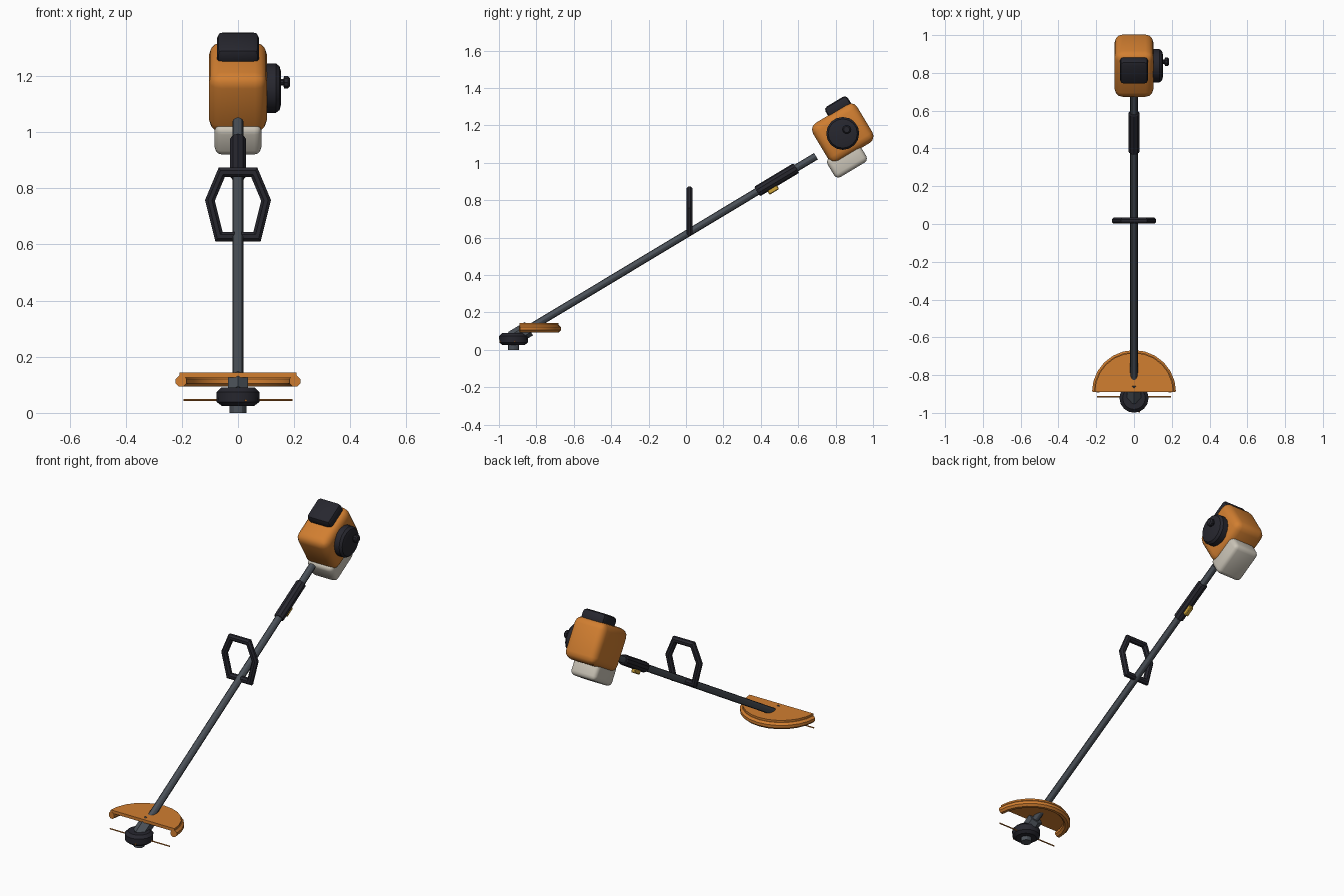
import bpy, bmesh, math
from mathutils import Matrix, Vector

cube = bpy.data.objects.get("Cube")
if cube:
    bpy.data.objects.remove(cube, do_unlink=True)


def material(name, rgb):
    m = bpy.data.materials.new(name)
    m.use_nodes = True
    m.diffuse_color = (*rgb, 1)
    m.node_tree.nodes["Principled BSDF"].inputs["Base Color"].default_value = (*rgb, 1)
    return m


ORANGE = material("orange_plastic", (0.64, 0.21, 0.03))
BLACK = material("black_plastic", (0.02, 0.02, 0.028))
STEEL = material("dark_steel", (0.07, 0.082, 0.098))
CREAM = material("cream_tank", (0.6, 0.56, 0.48))
GOLD = material("yellow_trigger", (0.62, 0.37, 0.04))

TILT = math.radians(31)
AXIS = Vector((0, math.cos(TILT), math.sin(TILT)))
MID = Vector((0, 0.02, 0.63))          # point on the shaft axis
ENGINE = Matrix.Translation((0, 0.838, 1.16)) @ Matrix.Rotation(TILT, 4, 'X')


def finish(name, bm, mat, smooth=30):
    bmesh.ops.recalc_face_normals(bm, faces=bm.faces)
    mesh = bpy.data.meshes.new(name)
    bm.to_mesh(mesh)
    bm.free()
    mesh.shade_smooth()
    mesh.set_sharp_from_angle(angle=math.radians(smooth))
    mesh.materials.append(mat)
    ob = bpy.data.objects.new(name, mesh)
    bpy.context.collection.objects.link(ob)
    return ob


def skin(bm, rings, closed=False):
    """Bridge equal rings of vertices, capping the ends when open."""
    n = len(rings[0])
    pairs = list(zip(rings, rings[1:]))
    if closed:
        pairs.append((rings[-1], rings[0]))
    else:
        bm.faces.new(rings[0])
        bm.faces.new(rings[-1])
    for a, b in pairs:
        for i in range(n):
            j = (i + 1) % n
            bm.faces.new((a[i], a[j], b[j], b[i]))


def lathe(name, profile, sides, matrix, mat):
    """Turn (radius, height) pairs around the local z axis."""
    bm = bmesh.new()
    rings = []
    for r, h in profile:
        angles = [math.tau * i / sides + math.pi / 2 for i in range(sides)]
        rings.append([bm.verts.new(matrix @ Vector((r * math.cos(t), r * math.sin(t), h)))
                      for t in angles])
    skin(bm, rings)
    return finish(name, bm, mat)


def sweep(name, points, radius, sides, normal, mat, closed=False):
    """Mitred tube along a flat path whose plane has the given normal."""
    bm = bmesh.new()
    pts = [Vector(p) for p in points]
    normal = Vector(normal)
    rings = []
    for i, p in enumerate(pts):
        before = pts[i - 1] if closed or i else None
        after = pts[(i + 1) % len(pts)] if closed or i < len(pts) - 1 else None
        d1 = (p - before).normalized() if before is not None else (after - p).normalized()
        d2 = (after - p).normalized() if after is not None else d1
        side = (d1 + d2).normalized().cross(normal)
        side /= side.dot(d1.cross(normal))
        angles = [math.tau * (k + 0.5) / sides for k in range(sides)]
        rings.append([bm.verts.new(p + radius * (side * math.cos(t) + normal * math.sin(t)))
                      for t in angles])
    skin(bm, rings, closed)
    return finish(name, bm, mat)


def rounded_box(name, centre, size, bevel, segments, matrix, mat):
    bm = bmesh.new()
    bmesh.ops.create_cube(bm, size=1)
    bmesh.ops.scale(bm, vec=size, verts=bm.verts)
    bmesh.ops.bevel(bm, geom=bm.edges[:], offset=bevel, segments=segments,
                    profile=0.5, affect='EDGES')
    bm.transform(matrix @ Matrix.Translation(centre))
    return finish(name, bm, mat, 35)


def on_shaft(y):
    """Frame on the shaft axis at the given y, with local z along the shaft."""
    p = MID + AXIS * ((y - MID.y) / AXIS.y)
    return Matrix.Translation(p) @ Matrix.Rotation(TILT - math.pi / 2, 4, 'X')


# Shaft and gearbox
length = 1.55 / math.cos(TILT)
lathe("shaft", [(0.02, 0), (0.02, length)], 12, on_shaft(-0.855), STEEL)
lathe("gearbox", [(0.042, -0.053), (0.042, 0.053)], 6, on_shaft(-0.885), STEEL)

# Rear grip and trigger
lathe("rear_grip", [(0.026, -0.122), (0.03, -0.116), (0.03, 0.116), (0.026, 0.122)],
      10, on_shaft(0.485), BLACK)
rounded_box("trigger", (0, 0, 0), (0.024, 0.06, 0.036), 0.004, 1,
            Matrix.Translation((0, 0.463, 0.86)) @ Matrix.Rotation(TILT, 4, 'X'), GOLD)

# Front loop handle
half = [(0.058, 0.857), (0.1, 0.757), (0.068, 0.628)]
loop = half + [(-x, z) for x, z in reversed(half)]
sweep("front_handle", [(x, 0.018, z) for x, z in loop], 0.018, 8, (0, 1, 0), BLACK, True)

# Engine block, air filter and fuel tank
rounded_box("engine_housing", (0, 0, 0), (0.206, 0.276, 0.24), 0.042, 3, ENGINE, ORANGE)
rounded_box("air_filter", (0, 0.05, 0.13), (0.15, 0.14, 0.07), 0.02, 2, ENGINE, BLACK)
rounded_box("fuel_tank", (0, -0.056, -0.137), (0.166, 0.2, 0.118), 0.025, 3, ENGINE, CREAM)

# Recoil starter on the left side
to_left = Matrix.Rotation(math.pi / 2, 4, 'Y')
lathe("starter_cover", [(0.088, 0.09), (0.088, 0.135), (0.078, 0.148), (0.06, 0.153)],
      16, Matrix.Translation((0, 0.838, 1.157)) @ to_left, BLACK)
lathe("starter_knob", [(0.012, 0.15), (0.012, 0.162), (0.023, 0.164), (0.023, 0.178), (0.016, 0.185)],
      10, Matrix.Translation((0, 0.859, 1.178)) @ to_left, BLACK)

# Half-round guard: flat plate with a rolled rim
GUARD_Y = -0.89
arc = [(math.cos(math.pi * i / 12), math.sin(math.pi * i / 12)) for i in range(13)]
bm = bmesh.new()
skin(bm, [[bm.verts.new((0.208 * c, GUARD_Y + 0.208 * s, z)) for c, s in arc]
          for z in (0.126, 0.144)])
finish("guard_plate", bm, ORANGE)
sweep("guard_rim", [(0.203 * c, GUARD_Y + 0.203 * s, 0.113) for c, s in arc],
      0.021, 8, (0, 0, 1), ORANGE)

# Trimmer head, bump knob and cutting line
head = Matrix.Translation((0, -0.922, 0))
lathe("trimmer_head", [(0.058, 0.025), (0.076, 0.039), (0.077, 0.074), (0.06, 0.09)],
      16, head, BLACK)
lathe("bump_knob", [(0.03, 0), (0.03, 0.03)], 12, head, STEEL)
sweep("cutting_line", [(-0.195, -0.915, 0.046), (0.195, -0.915, 0.046)],
      0.004, 6, (0, 0, 1), ORANGE)
sweep("line_end", [(0.024, -0.96, 0.044), (0.028, -0.998, 0.044)],
      0.004, 6, (0, 0, 1), ORANGE)
